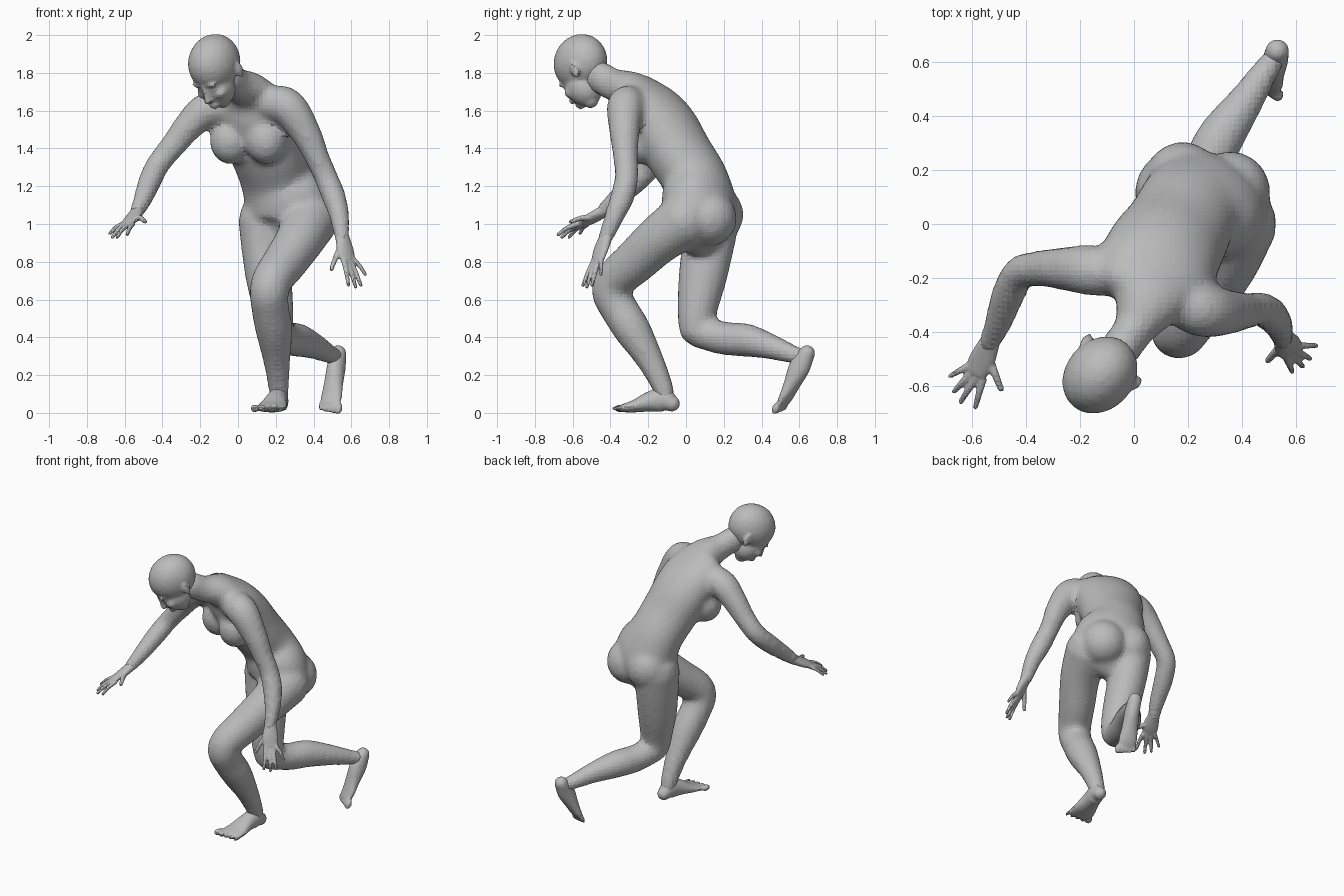
import bpy, bmesh, math
from mathutils import Vector, Matrix

cube = bpy.data.objects.get("Cube")
if cube:
    bpy.data.objects.remove(cube)

skin = bpy.data.materials.new("plain_grey")
skin.use_nodes = True
GREY = (0.5, 0.5, 0.5, 1)
skin.diffuse_color = GREY
skin.node_tree.nodes["Principled BSDF"].inputs["Base Color"].default_value = GREY

LEFT = Vector((0.9, -0.43, 0)).normalized()   # sideways axis of the trunk
UP = Vector((0, 0, 1))


def frame(left, up):
    """Rotation whose axes are left, back and up."""
    left, up = left.normalized(), up.normalized()
    return Matrix((left, up.cross(left), up)).transposed().to_4x4()


TRUNK = frame(LEFT, UP)


def spline(keys, steps=6):
    """Smooth curve through the keys (x, y, z, half width, half depth)."""
    keys = [Vector(k if len(k) == 5 else (*k, k[3])) for k in keys]
    ext = [keys[0] * 2 - keys[1]] + keys + [keys[-1] * 2 - keys[-2]]
    out = []
    for a, b, c, d in zip(ext, ext[1:], ext[2:], ext[3:]):
        for i in range(steps):
            t = i / steps
            out.append((b * 2 + (c - a) * t + (a * 2 - b * 5 + c * 4 - d) * t ** 2
                        + (b * 3 - a - c * 3 + d) * t ** 3) / 2)
    return out + [keys[-1]]


def loft(bm, keys, side=LEFT, sides=20):
    """Tube of elliptical rings with rounded ends."""
    pts = spline(keys)
    pos = [p.to_3d() for p in pts]
    tan = [(pos[min(i + 1, len(pos) - 1)] - pos[max(i - 1, 0)]).normalized()
           for i in range(len(pos))]
    stations = [(p, t, k[3], k[4]) for p, t, k in zip(pos, tan, pts)]

    def cap(station, sign):
        p, t, a, b = station
        r = min(a, b)
        return [(p + t * sign * r * math.sin(q), t, a * math.cos(q), b * math.cos(q))
                for q in (0.5, 1.0, 1.4)]

    stations = cap(stations[0], -1)[::-1] + stations + cap(stations[-1], 1)
    rings = []
    for p, t, a, b in stations:
        u = (side - t * side.dot(t)).normalized()
        v = t.cross(u)
        angles = [math.tau * i / sides for i in range(sides)]
        rings.append([bm.verts.new(p + u * a * math.cos(q) + v * b * math.sin(q))
                      for q in angles])
    for r, s in zip(rings, rings[1:]):
        for i in range(sides):
            j = (i + 1) % sides
            bm.faces.new((r[i], r[j], s[j], s[i]))
    bm.faces.new(rings[0][::-1])
    bm.faces.new(rings[-1])


def blob(bm, center, radii, axes=TRUNK):
    """Ellipsoid mass."""
    m = Matrix.Translation(center) @ axes @ Matrix.Diagonal((*radii, 1))
    bmesh.ops.create_icosphere(bm, subdivisions=3, radius=1, matrix=m)


def finish(name, bm, voxel, rounds):
    """Fuse the overlapping masses into one skin."""
    bmesh.ops.recalc_face_normals(bm, faces=bm.faces)
    mesh = bpy.data.meshes.new(name)
    bm.to_mesh(mesh)
    bm.free()
    mesh.materials.append(skin)
    ob = bpy.data.objects.new(name, mesh)
    bpy.context.scene.collection.objects.link(ob)
    fuse = ob.modifiers.new("fuse", 'REMESH')
    fuse.mode = 'VOXEL'
    fuse.voxel_size = voxel
    soft = ob.modifiers.new("soften", 'SMOOTH')
    soft.factor = 0.5
    soft.iterations = rounds


# Trunk and neck
body = bmesh.new()
loft(body, [(.25, .08, .95, .16, .12), (.26, .085, 1.03, .235, .175),
            (.25, .07, 1.12, .24, .185), (.2, .045, 1.24, .195, .17),
            (.155, -.035, 1.37, .2, .17), (.11, -.11, 1.5, .215, .17),
            (.08, -.18, 1.6, .22, .15), (.06, -.24, 1.67, .2, .115),
            (.045, -.3, 1.71, .13, .1), (0, -.39, 1.74, .078, .085),
            (-.05, -.46, 1.78, .075, .085)], sides=32)
blob(body, (.15, -.24, 1.44), (.11, .11, .125))
blob(body, (-.04, -.155, 1.44), (.11, .11, .125))
blob(body, (.355, .12, 1.03), (.15, .15, .15))
blob(body, (.18, .165, 1.05), (.14, .14, .15))

# Arms
loft(body, [(.15, -.28, 1.64, .09), (.26, -.32, 1.62, .1), (.36, -.325, 1.48, .08),
            (.42, -.32, 1.35, .066), (.465, -.315, 1.25, .063),
            (.505, -.335, 1.15, .064), (.535, -.375, 1.05, .054),
            (.55, -.425, .93, .041)])
loft(body, [(-.06, -.18, 1.62, .09), (-.17, -.17, 1.6, .093), (-.26, -.165, 1.52, .08),
            (-.34, -.165, 1.42, .068), (-.42, -.18, 1.32, .063),
            (-.465, -.26, 1.23, .062), (-.5, -.36, 1.14, .052),
            (-.535, -.44, 1.065, .04)])

# Bent front leg
loft(body, [(.38, 0, 1.02, .15), (.33, -.14, .92, .13), (.25, -.27, .8, .118),
            (.185, -.37, .71, .108), (.165, -.395, .64, .104),
            (.17, -.36, .56, .1), (.19, -.285, .44, .098), (.205, -.19, .28, .073),
            (.215, -.125, .14, .056), (.215, -.11, .09, .052)])

# Trailing rear leg
loft(body, [(.14, .13, 1.02, .135, .155), (.145, .115, .88, .125, .143),
            (.165, .085, .7, .12, .128), (.19, .06, .54, .105),
            (.2, .055, .45, .095)])
loft(body, [(.2, .065, .43, .085), (.26, .2, .395, .088), (.32, .32, .385, .088),
            (.41, .45, .35, .068), (.485, .565, .31, .05), (.51, .6, .3, .046)])
finish("body", body, 0.02, 5)


# Feet
def foot(name, keys, side, toe_dir):
    bm = bmesh.new()
    loft(bm, keys, side)
    x, y, z, half, thick = keys[-1]
    axes = frame(side, side.cross(toe_dir))
    for i in range(5):
        across = (i - 2) / 2
        # the big toe is on the inner side
        inner = i / 4 if name.startswith("right") else 1 - i / 4
        size = 0.012 + 0.009 * inner
        tip = Vector((x, y, z)) + side * across * half * 0.9 + toe_dir * (0.012 + 0.016 * inner)
        blob(bm, tip, (size, 0.034, min(size, thick)), axes)
    finish(name, bm, 0.009, 3)


foot("left_foot", [(.225, -.075, .05, .043, .044), (.215, -.12, .07, .052, .065),
                   (.2, -.19, .06, .06, .054), (.185, -.27, .036, .078, .034),
                   (.172, -.335, .024, .088, .021)],
     Vector((.98, -.2, 0)).normalized(), Vector((-.2, -.98, 0)).normalized())
foot("right_foot", [(.53, .64, .315, .044, .044), (.52, .6, .24, .048, .058),
                    (.505, .56, .15, .053, .042), (.495, .53, .085, .06, .03),
                    (.488, .51, .05, .058, .022)],
     LEFT, Vector((-.1, -.4, -.9)).normalized())


# Hands
def hand(name, palm, side, fingers):
    bm = bmesh.new()
    loft(bm, palm, side)
    for base, tip, r in fingers:
        base, tip = Vector(base), Vector(tip)
        bend = base.lerp(tip, 0.5) + UP * 0.008
        loft(bm, [(*base, r * 1.25), (*bend, r), (*tip.lerp(base, 0.08), r * 0.8)],
             side, 10)
    finish(name, bm, 0.007, 2)


hand("left_hand", [(.55, -.42, .94, .038, .033), (.568, -.45, .865, .052, .026),
                   (.583, -.467, .81, .048, .019)], Vector((.75, .6, 0)),
     [((.545, -.45, .88), (.49, -.51, .75), .015),
      ((.56, -.485, .81), (.587, -.55, .665), .013),
      ((.577, -.475, .8), (.627, -.53, .655), .013),
      ((.594, -.465, .8), (.655, -.5, .665), .013),
      ((.608, -.45, .815), (.68, -.45, .725), .012)])
hand("right_hand", [(-.53, -.43, 1.07, .037, .032), (-.56, -.5, 1.03, .05, .025),
                    (-.585, -.545, 1.005, .046, .018)], Vector((.7, -.7, .1)),
     [((-.54, -.49, 1.035), (-.488, -.62, 1.01), .015),
      ((-.56, -.575, 1.0), (-.588, -.685, .94), .013),
      ((-.583, -.565, .997), (-.645, -.665, .925), .013),
      ((-.602, -.55, .995), (-.67, -.625, .925), .013),
      ((-.613, -.525, .998), (-.685, -.565, .945), .012)])

# Head, tilted down and turned to the right
HEAD = Matrix.Translation((-.11, -.54, 1.81)) @ frame(Vector((.76, -.65, 0)),
                                                      Vector((-.42, -.49, .77)))
TURN = HEAD.to_3x3().to_4x4()
head = bmesh.new()


def feature(center, radii):
    blob(head, HEAD @ Vector(center), radii, TURN)


feature((0, .01, .05), (.128, .158, .148))      # skull
feature((0, -.055, -.06), (.098, .095, .115))   # face
feature((0, -.065, -.155), (.042, .04, .035))   # chin
feature((0, -.14, -.118), (.034, .016, .01))    # upper lip
feature((0, -.136, -.136), (.028, .016, .01))   # lower lip
feature((0, -.163, -.075), (.022, .02, .015))   # nose tip
loft(head, [(*(HEAD @ Vector((0, y, z))), r)
            for y, z, r in ((-.138, .01, .014), (-.152, -.035, .015), (-.165, -.07, .015))],
     TURN.col[0].to_3d(), 12)
for s in (-1, 1):
    feature((s * .042, -.128, .012), (.04, .018, .012))   # brow
    feature((s * .042, -.125, -.02), (.02, .014, .012))   # eyelid
    feature((s * .055, -.1, -.06), (.04, .04, .035))      # cheek
    feature((s * .122, .03, -.025), (.014, .026, .042))   # ear
    feature((s * .127, .042, -.012), (.012, .014, .034))  # ear rim
finish("head", head, 0.011, 4)
